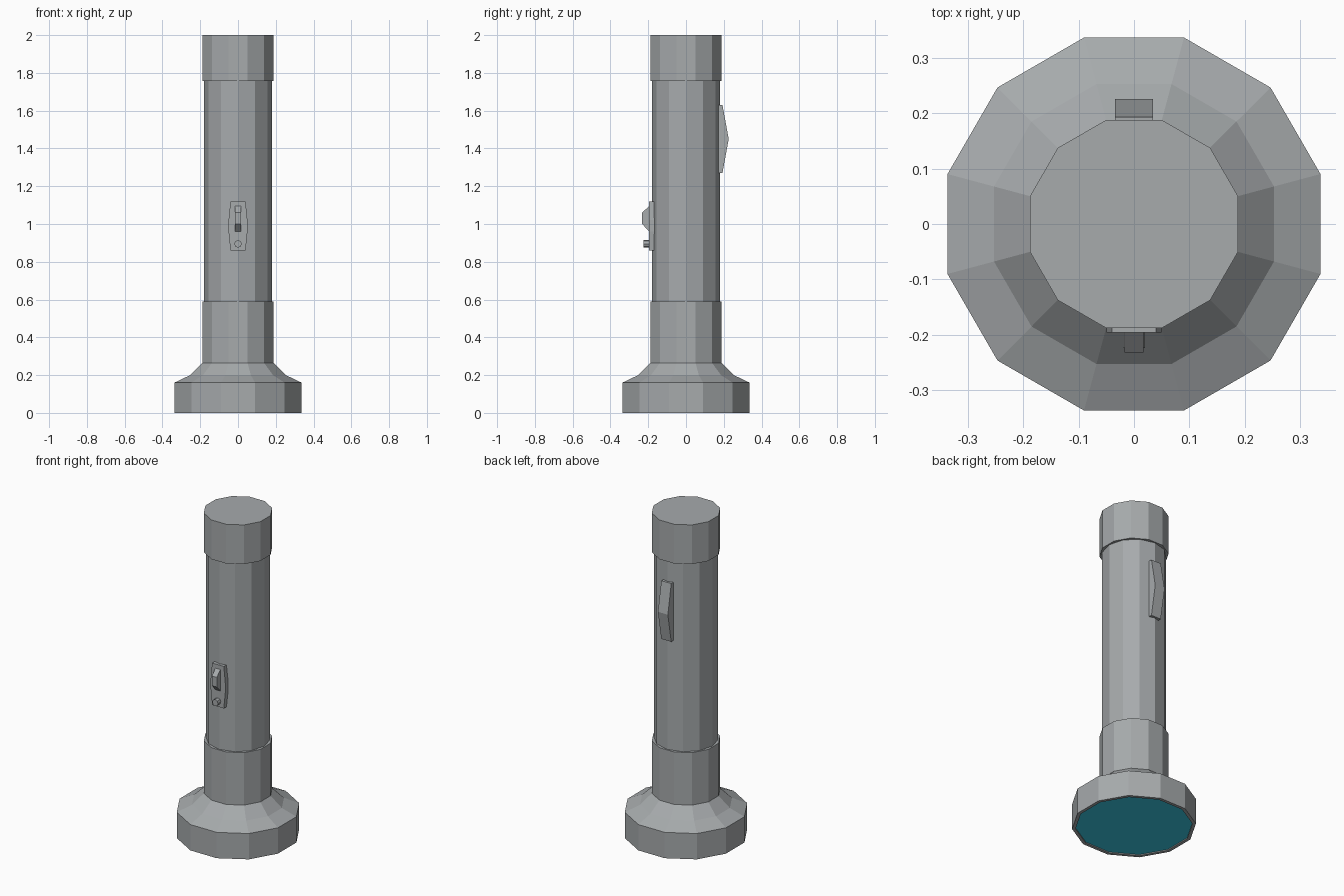
import bpy, bmesh, math

if "Cube" in bpy.data.objects:
    bpy.data.objects.remove(bpy.data.objects["Cube"])

SIDES = 12
K = 1 / math.cos(math.pi / SIDES)   # flat half-width -> corner radius


def material(name, color):
    m = bpy.data.materials.new(name)
    m.diffuse_color = (*color, 1)
    m.use_nodes = True
    m.node_tree.nodes["Principled BSDF"].inputs["Base Color"].default_value = m.diffuse_color
    return m


metal = material("grey metal", (0.385, 0.405, 0.415))
glass = material("teal glass", (0.042, 0.60, 0.80))


def finish(name, bm, mat):
    bmesh.ops.recalc_face_normals(bm, faces=bm.faces)
    me = bpy.data.meshes.new(name)
    bm.to_mesh(me)
    bm.free()
    me.materials.append(mat)
    ob = bpy.data.objects.new(name, me)
    bpy.context.collection.objects.link(ob)
    return ob


def lathe(name, profile, mat, turn=0.5):
    """Twelve-sided solid from (flat half-width, z) points, capped at both ends."""
    bm = bmesh.new()
    rings = []
    for w, z in profile:
        angles = [2 * math.pi * (i + turn) / SIDES for i in range(SIDES)]
        rings.append([bm.verts.new((w * K * math.cos(a), w * K * math.sin(a), z)) for a in angles])
    for lo, hi in zip(rings, rings[1:]):
        for i in range(SIDES):
            j = (i + 1) % SIDES
            bm.faces.new((lo[i], lo[j], hi[j], hi[i]))
    bm.faces.new(rings[0])
    bm.faces.new(rings[-1])
    return finish(name, bm, mat)


def extrude(name, points, offset, mat):
    """Prism from a flat outline moved by offset."""
    bm = bmesh.new()
    face = bm.faces.new([bm.verts.new(p) for p in points])
    ext = bmesh.ops.extrude_face_region(bm, geom=[face], use_keep_orig=True)
    verts = [g for g in ext["geom"] if isinstance(g, bmesh.types.BMVert)]
    bmesh.ops.translate(bm, vec=offset, verts=verts)
    return finish(name, bm, mat)


# Barrel (corners turned half a side), end cap, and flared head with a lens recess
lathe("barrel", [(0.175, 0.55), (0.175, 1.80)], metal, turn=0)
lathe("end_cap", [(0.188, 1.757), (0.188, 2.0)], metal)
head = lathe("head", [(0.318, 0.006), (0.318, 0.0), (0.337, 0.0), (0.337, 0.16),
                      (0.253, 0.20), (0.188, 0.265), (0.188, 0.59)], metal)

# Lens: the cap face inside the recess
head.data.materials.append(glass)
for p in head.data.polygons:
    if len(p.vertices) == SIDES and p.center.z < 0.1:
        p.material_index = 1

# Switch plate, wider in the middle
plate = [(-0.04, 0.86), (0.04, 0.86), (0.05, 0.96), (0.05, 1.02),
         (0.04, 1.12), (-0.04, 1.12), (-0.05, 1.02), (-0.05, 0.96)]
extrude("switch_plate", [(x, -0.165, z) for x, z in plate], (0, -0.031, 0), metal)

# Sliding switch
slider = [(-0.19, 0.955), (-0.232, 1.0), (-0.232, 1.06), (-0.19, 1.10)]
extrude("switch_slider", [(-0.017, y, z) for y, z in slider], (0.034, 0, 0), metal)

# Signal button
button = [(0.02 * math.cos(i * math.pi / 4), 0.895 + 0.02 * math.sin(i * math.pi / 4)) for i in range(8)]
extrude("signal_button", [(x, -0.19, z) for x, z in button], (0, -0.034, 0), metal)

# Back clip, peaked in the middle
clip = [(0.165, 1.27), (0.193, 1.27), (0.226, 1.45), (0.193, 1.63), (0.165, 1.63)]
extrude("back_clip", [(-0.034, y, z) for y, z in clip], (0.068, 0, 0), metal)
